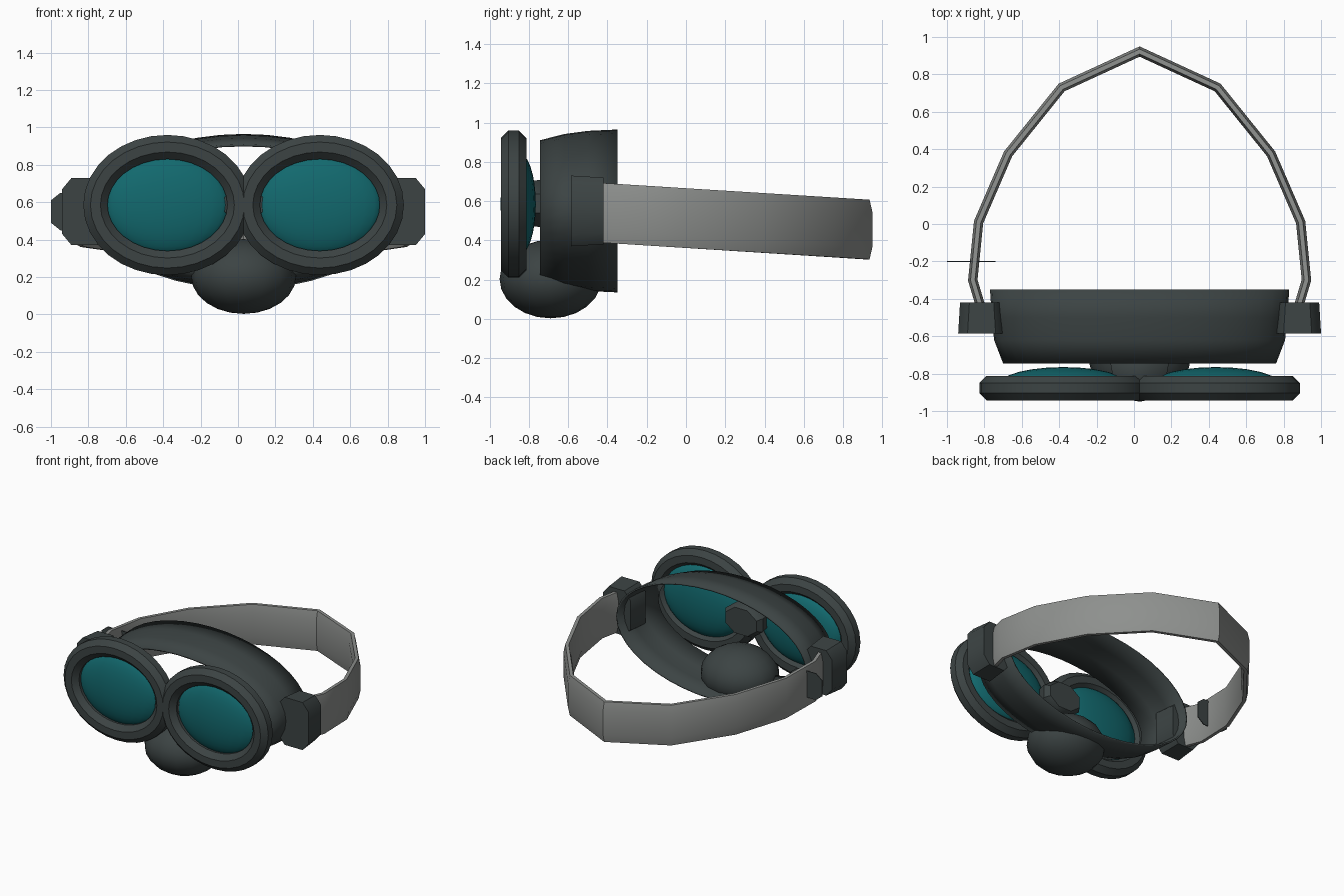
import bpy, bmesh
from math import sin, cos, pi
from mathutils import Vector

if "Cube" in bpy.data.objects:
    bpy.data.objects.remove(bpy.data.objects["Cube"])

MID = 0.03  # x of the mirror plane
parts = []


def material(name, rgb):
    m = bpy.data.materials.new(name)
    m.use_nodes = True
    m.diffuse_color = (*rgb, 1)
    bsdf = m.node_tree.nodes["Principled BSDF"]
    bsdf.inputs["Base Color"].default_value = (*rgb, 1)
    bsdf.inputs["Roughness"].default_value = 0.7
    return m


frame_mat = material("dark slate", (0.045, 0.057, 0.057))
lens_mat = material("teal glass", (0.006, 0.14, 0.155))
strap_mat = material("grey strap", (0.27, 0.28, 0.27))


def finish(name, bm, mat):
    bmesh.ops.recalc_face_normals(bm, faces=bm.faces)
    mesh = bpy.data.meshes.new(name)
    bm.to_mesh(mesh)
    bm.free()
    mesh.materials.append(mat)
    ob = bpy.data.objects.new(name, mesh)
    bpy.context.collection.objects.link(ob)
    parts.append(ob)
    return ob


def loft(name, loops, mat, caps=True, ring=False):
    """Skin a series of closed cross-sections."""
    bm = bmesh.new()
    rows = [[bm.verts.new(p) for p in loop] for loop in loops]
    n = len(rows[0])
    pairs = list(zip(rows, rows[1:])) + ([(rows[-1], rows[0])] if ring else [])
    for a, b in pairs:
        for i in range(n):
            j = (i + 1) % n
            bm.faces.new((a[i], a[j], b[j], b[i]))
    if caps and not ring:
        bm.faces.new(rows[0])
        bm.faces.new(rows[-1])
    return finish(name, bm, mat)


def oval(x, y, z, rx, rz, n, turn=0.0):
    return [(x + rx * cos(2 * pi * (i + turn) / n), y,
             z + rz * sin(2 * pi * (i + turn) / n)) for i in range(n)]


def ball(name, centre, radii, mat, seg=16, rows=12):
    bm = bmesh.new()
    bmesh.ops.create_uvsphere(bm, u_segments=seg, v_segments=rows, radius=1)
    for v in bm.verts:
        v.co = Vector(c + r * p for c, r, p in zip(centre, radii, v.co))
    return finish(name, bm, mat)


def chamfered(x, y, z, hx, hz, cx, cz):
    """Rectangle with cut corners, facing y."""
    pts = [(hx, hz - cz), (hx - cx, hz), (cx - hx, hz), (-hx, hz - cz),
           (-hx, cz - hz), (cx - hx, -hz), (hx - cx, -hz), (hx, cz - hz)]
    return [(x + a, y, z + b) for a, b in pts]


# Open oval face band, narrowing to the front
band = loft("face_band", [
    oval(MID, -0.745, 0.555, 0.73, 0.355, 40),
    oval(MID, -0.62, 0.55, 0.778, 0.392, 40),
    oval(MID, -0.50, 0.55, 0.79, 0.408, 40),
    oval(MID, -0.35, 0.55, 0.80, 0.415, 40)], frame_mat, caps=False)
wall = band.modifiers.new("wall", "SOLIDIFY")
wall.thickness = 0.012

# Rims, lenses and strap clips on both sides
for side, label in ((1, "left"), (-1, "right")):
    x = MID + side * 0.4075
    loops = []
    for i in range(32):
        t = 2 * pi * i / 32
        out = Vector((cos(t) / 0.385, 0, sin(t) / 0.31)).normalized()
        mid = Vector((x + 0.385 * cos(t), -0.878, 0.585 + 0.31 * sin(t)))
        loops.append([mid + 0.07 * (out * cos(a) + Vector((0, sin(a), 0)))
                      for a in [2 * pi * (k + 0.5) / 8 for k in range(8)]])
    loft(label + "_rim", loops, frame_mat, ring=True)
    ball(label + "_lens", (x, -0.855, 0.585), (0.34, 0.09, 0.265), lens_mat, 24, 16)

    x = MID + side * 0.845
    loft(label + "_clip", [
        chamfered(x, -0.585, 0.55, 0.125, 0.18, 0.05, 0.06),
        chamfered(x, -0.42, 0.55, 0.115, 0.17, 0.05, 0.06)], frame_mat)

# Nose bridge and nose cover
loft("nose_bridge", [
    oval(MID, -0.89, 0.588, 0.115, 0.09, 8, 0.5),
    oval(MID, -0.84, 0.588, 0.15, 0.12, 8, 0.5),
    oval(MID, -0.74, 0.588, 0.17, 0.13, 8, 0.5),
    oval(MID, -0.70, 0.588, 0.14, 0.105, 8, 0.5)], frame_mat)
ball("nose_cover", (MID, -0.69, 0.203), (0.28, 0.26, 0.2), frame_mat)

# Head strap: half path mirrored, flat rounded section mitred at each bend
half = [(0.85, -0.44), (0.892, -0.3), (0.861, 0.01), (0.703, 0.375), (0.417, 0.73)]
path = half + [(0, 0.922)] + [(-px, py) for px, py in reversed(half)]
path = [Vector(p) for p in path]
section = [(0.012, 0.152), (0.025, 0.09), (0.025, -0.09), (0.012, -0.152),
           (-0.012, -0.152), (-0.025, -0.09), (-0.025, 0.09), (-0.012, 0.152)]
loops = []
for i, p in enumerate(path):
    d0 = (p - path[max(i - 1, 0)]).normalized()
    d1 = (path[min(i + 1, len(path) - 1)] - p).normalized()
    d = (d0 + d1).normalized()
    out = Vector((d.y, -d.x)) / max(d.dot(d1), d.dot(d0))
    z = 0.54 - 0.063 * (p.y + 0.42)
    loops.append([(MID + p.x + out.x * a, p.y + out.y * a, z + b) for a, b in section])
loft("head_strap", loops, strap_mat)

# Thin buckle plate through the right of the strap
loft("buckle_plate", [chamfered(-0.87, y, 0.55, 0.13, 0.1, 0.05, 0.04)
                      for y in (-0.203, -0.197)], frame_mat)

# Smooth shading with sharp edges kept
bpy.ops.object.select_all(action="DESELECT")
for ob in parts:
    ob.select_set(True)
bpy.context.view_layer.objects.active = band
bpy.ops.object.shade_smooth_by_angle(angle=pi / 4.2)
